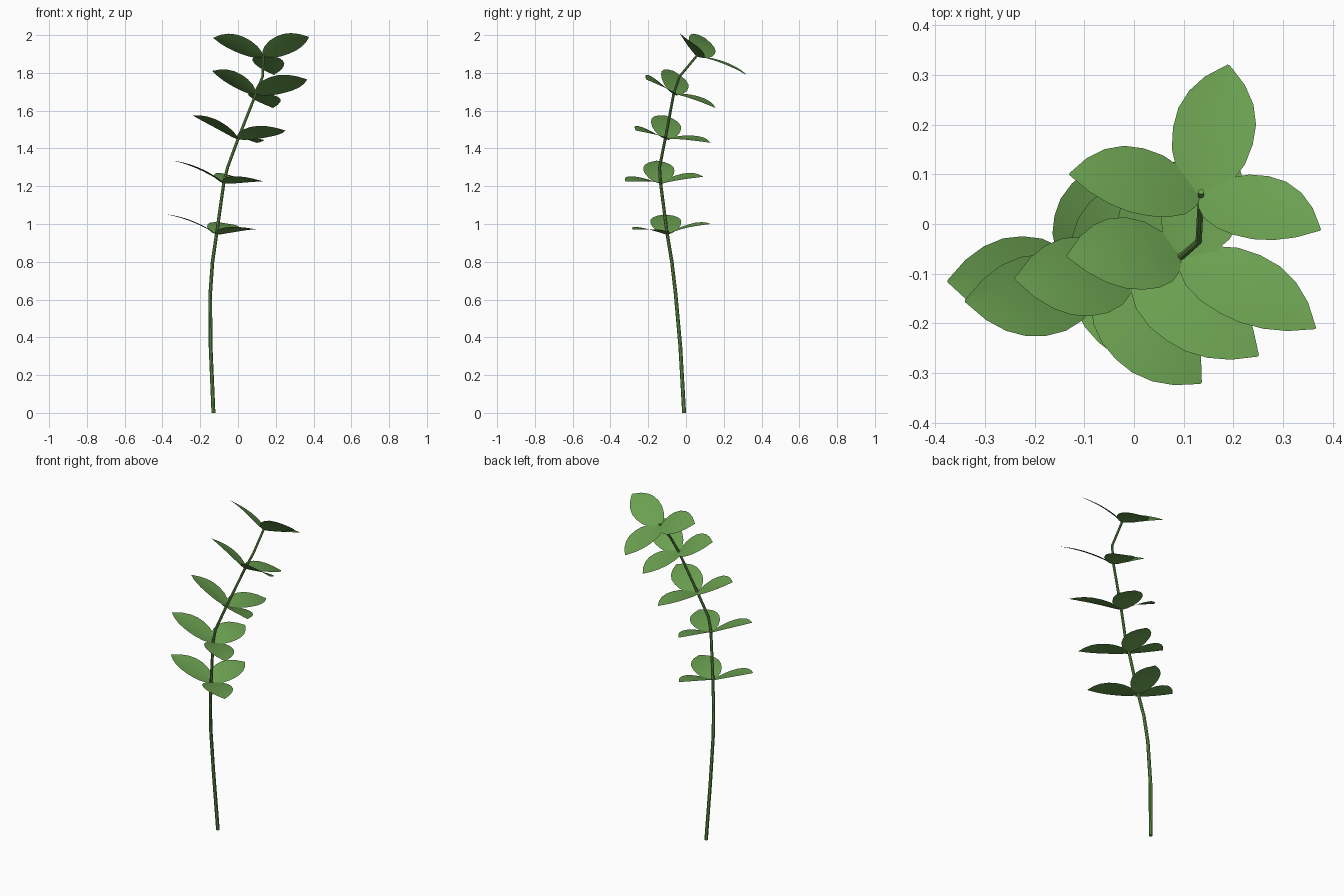
import bpy
import bmesh
from mathutils import Vector

cube = bpy.data.objects.get("Cube")
if cube:
    bpy.data.objects.remove(cube, do_unlink=True)


def make_material(name, color):
    mat = bpy.data.materials.new(name)
    mat.use_nodes = True
    mat.diffuse_color = color
    mat.node_tree.nodes["Principled BSDF"].inputs["Base Color"].default_value = color
    return mat


green = make_material("leaf green", (0.145, 0.35, 0.08, 1))

# Stem path, from the cut end to the growing tip
STEM = [(-0.13, -0.01, 0), (-0.145, -0.03, 0.35), (-0.147, -0.055, 0.63),
        (-0.135, -0.075, 0.8), (-0.113, -0.1, 0.95), (-0.075, -0.135, 1.22),
        (-0.055, -0.14, 1.3), (0, -0.11, 1.45), (0.095, -0.065, 1.69),
        (0.13, -0.035, 1.78), (0.135, 0.065, 1.9)]

# Each whorl: node on the stem, then the tips of its right, left and back leaves
WHORLS = [
    ((-0.113, -0.1, 0.945), (-0.375, -0.115, 1.05), (0.105, -0.28, 0.97), (-0.045, 0.13, 1.0)),
    ((-0.075, -0.135, 1.215), (-0.34, -0.155, 1.335), (0.135, -0.32, 1.225), (-0.015, 0.09, 1.25)),
    ((0, -0.11, 1.45), (-0.24, -0.11, 1.575), (0.25, -0.265, 1.495), (0.1, 0.13, 1.43)),
    ((0.095, -0.07, 1.69), (-0.135, -0.065, 1.81), (0.365, -0.21, 1.765), (0.185, 0.155, 1.615)),
    ((0.132, 0.055, 1.89), (-0.13, 0.1, 1.985), (0.375, -0.012, 1.99), (0.19, 0.32, 1.79)),
]

# Half-width of the blade at steps along its length
BLADE = [(0, 0.008), (0.04, 0.03), (0.13, 0.056), (0.27, 0.075), (0.42, 0.082),
         (0.57, 0.08), (0.72, 0.066), (0.86, 0.041), (1, 0.002)]
ACROSS = (-1, -0.5, 0, 0.5, 1)


def make_stem():
    curve = bpy.data.curves.new("stem", "CURVE")
    curve.dimensions = "3D"
    curve.bevel_depth = 0.01
    curve.bevel_resolution = 2
    curve.use_fill_caps = True
    spline = curve.splines.new("POLY")
    spline.points.add(len(STEM) - 1)
    for i, (point, co) in enumerate(zip(spline.points, STEM)):
        point.co = (*co, 1)
        point.radius = 1.05 - 0.4 * i / (len(STEM) - 1)
    stem = bpy.data.objects.new("stem", curve)
    bpy.context.collection.objects.link(stem)
    bpy.ops.object.select_all(action="DESELECT")
    stem.select_set(True)
    bpy.context.view_layer.objects.active = stem
    bpy.ops.object.convert(target="MESH")
    bpy.ops.object.shade_smooth_by_angle()
    stem.data.materials.clear()
    stem.data.materials.append(green)


def make_leaf(name, node, tip, up):
    """Thin arched blade running from the node to the tip."""
    along = tip - node
    side = up.cross(along).normalized()
    bm = bmesh.new()
    rows = []
    for t, half in BLADE:
        middle = node + along * t + up * (0.055 * t * (1 - t))
        rows.append([bm.verts.new(middle + side * half * s + up * half * 0.06 * s * s)
                     for s in ACROSS])
    for a, b in zip(rows, rows[1:]):
        for i in range(len(ACROSS) - 1):
            bm.faces.new((a[i], b[i], b[i + 1], a[i + 1])).smooth = True
    mesh = bpy.data.meshes.new(name)
    bm.to_mesh(mesh)
    bm.free()
    mesh.materials.append(green)
    bpy.context.collection.objects.link(bpy.data.objects.new(name, mesh))


make_stem()

# Three leaves per whorl share one tilted plane
for level, points in enumerate(WHORLS, 1):
    node, *tips = map(Vector, points)
    up = (tips[1] - tips[0]).cross(tips[2] - tips[0]).normalized()
    for place, tip in zip(("right", "left", "back"), tips):
        make_leaf(f"{place}_leaf_{level}", node, tip, up)
